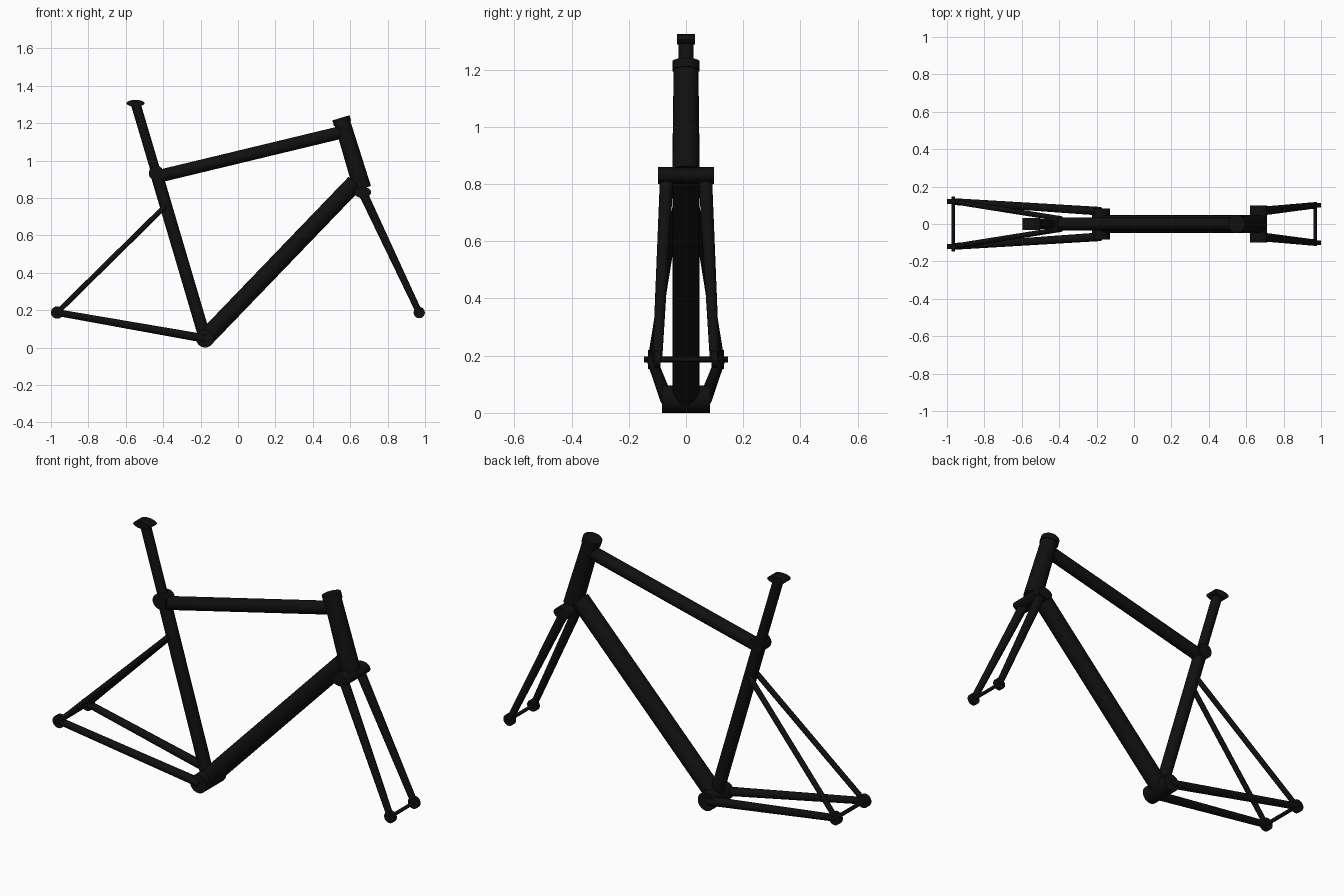
import bpy
import bmesh
from math import radians
from mathutils import Matrix, Vector

cube = bpy.data.objects.get("Cube")
if cube:
    bpy.data.objects.remove(cube, do_unlink=True)

# One satin black for the whole frame
black = bpy.data.materials.new("frame_black")
black.use_nodes = True
black.diffuse_color = (0.005, 0.005, 0.005, 1)
bsdf = next(n for n in black.node_tree.nodes if n.type == "BSDF_PRINCIPLED")
bsdf.inputs["Base Color"].default_value = black.diffuse_color
bsdf.inputs["Roughness"].default_value = 0.5


def tube(name, start, end, r1, r2=None, squash=1.0, sides=24):
    """Capped round tube between two points; squash flattens it in z."""
    start, end = Vector(start), Vector(end)
    axis = end - start
    bm = bmesh.new()
    bmesh.ops.create_cone(bm, cap_ends=True, segments=sides, radius1=r1,
                          radius2=r1 if r2 is None else r2, depth=axis.length)
    turn = axis.to_track_quat("Z", "Y").to_matrix().to_4x4()
    bmesh.ops.transform(bm, matrix=Matrix.Diagonal((1, 1, squash, 1)) @ turn, verts=bm.verts)
    mesh = bpy.data.meshes.new(name)
    bm.to_mesh(mesh)
    bm.free()
    mesh.materials.append(black)
    obj = bpy.data.objects.new(name, mesh)
    bpy.context.collection.objects.link(obj)
    obj.location = (start + end) / 2
    bpy.ops.object.select_all(action="DESELECT")
    obj.select_set(True)
    bpy.context.view_layer.objects.active = obj
    bpy.ops.object.shade_smooth_by_angle(angle=radians(35))
    return obj


def cross_tube(name, centre, half_width, radius, squash=1.0):
    """Tube lying across the frame, along y."""
    side = Vector((0, half_width, 0))
    return tube(name, centre - side, centre + side, radius, squash=squash)


def at(x, z, y=0.0):
    return Vector((x, y, z))


# Key points in the side plane
bracket = at(-0.176, 0.048)
cluster = at(-0.437, 0.932)
post_top = at(-0.548, 1.306)
head_top = at(0.55, 1.228)
head_bottom = at(0.665, 0.85)
crown = at(0.666, 0.83)
rear_hub = at(-0.967, 0.187)
front_hub = at(0.969, 0.187)

# Main triangle
tube("seat_tube", bracket, cluster, 0.033)
tube("top_tube", at(-0.43, 0.914), at(0.57, 1.155), 0.034)
tube("down_tube", bracket, at(0.625, 0.88), 0.047)
tube("head_tube", head_bottom, head_top, 0.048, 0.043)
tube("head_collar", head_top.lerp(head_bottom, 0.08), head_top, 0.048)
cross_tube("bottom_bracket", bracket, 0.084, 0.048)

# Seat post with its joint and flattened top clamp
cross_tube("seat_cluster", cluster, 0.038, 0.04)
tube("seat_post", cluster, post_top, 0.026)
cross_tube("seat_clamp", post_top, 0.031, 0.048, squash=0.38)

# Fork crown and axles
cross_tube("fork_crown", crown, 0.098, 0.046, squash=0.65)
cross_tube("front_axle", front_hub, 0.118, 0.009)
cross_tube("rear_axle", rear_hub, 0.147, 0.01)

# Paired stays, blades and dropouts
for label, s in (("near", -1), ("far", 1)):
    def out(point, y):
        return point + Vector((0, s * y, 0))

    rear_end = out(rear_hub, 0.12)
    front_end = out(front_hub, 0.1)
    tube(label + "_chain_stay", out(bracket, 0.068), rear_end, 0.023, 0.018)
    tube(label + "_seat_stay", out(at(-0.39, 0.755), 0.028), rear_end, 0.014)
    tube(label + "_fork_blade", out(crown, 0.067), front_end, 0.024, 0.017)
    cross_tube(label + "_rear_dropout", rear_end, 0.013, 0.033)
    cross_tube(label + "_front_dropout", front_end, 0.011, 0.03)
